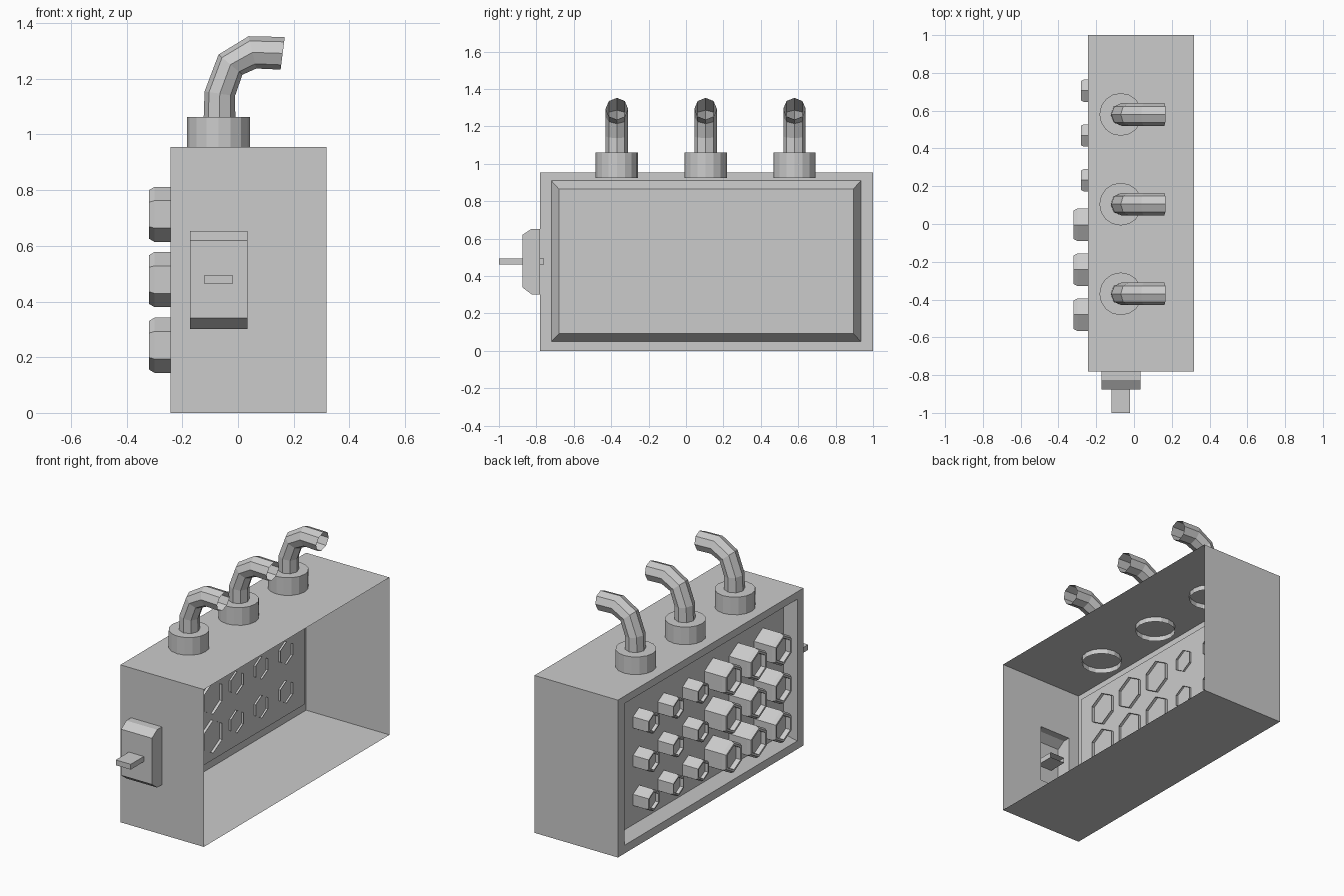
import bpy, bmesh
from math import sin, cos, pi, radians
from mathutils import Vector

if "Cube" in bpy.data.objects:
    bpy.data.objects.remove(bpy.data.objects["Cube"])


def loft(bm, rings, cap=True):
    """Skin matching vertex rings in order; optionally close the last one."""
    rows = [[bm.verts.new(p) for p in r] for r in rings]
    n = len(rows[0])
    for a, b in zip(rows, rows[1:]):
        for i in range(n):
            j = (i + 1) % n
            bm.faces.new((a[i], a[j], b[j], b[i]))
    if cap:
        bm.faces.new(rows[-1])


def finish(name, bm):
    bmesh.ops.remove_doubles(bm, verts=bm.verts, dist=1e-4)
    bmesh.ops.recalc_face_normals(bm, faces=bm.faces)
    me = bpy.data.meshes.new(name)
    bm.to_mesh(me)
    bm.free()
    ob = bpy.data.objects.new(name, me)
    bpy.context.collection.objects.link(ob)
    return ob


def make(name, rings, cap=True):
    bm = bmesh.new()
    loft(bm, rings, cap)
    return finish(name, bm)


def rect_x(x, y0, y1, z0, z1):
    return [(x, y0, z0), (x, y1, z0), (x, y1, z1), (x, y0, z1)]


def rect_y(y, x0, x1, z0, z1):
    return [(x0, y, z0), (x1, y, z0), (x1, y, z1), (x0, y, z1)]


# Housing: thin shell open on +x, with recessed panel and raised switch base
X0, X1, Y0, Y1, H = -0.243, 0.317, -0.78, 1.0, 0.955
bm = bmesh.new()
loft(bm, [rect_x(X0, Y0, Y1, 0, H),
          rect_x(X0, -0.72, 0.935, 0.05, 0.91),
          rect_x(-0.18, -0.68, 0.895, 0.092, 0.866)])
loft(bm, [rect_y(Y0, X0, X1, 0, H),
          rect_y(Y0, -0.172, 0.035, 0.302, 0.653),
          rect_y(-0.825, -0.172, 0.035, 0.302, 0.653),
          rect_y(-0.875, -0.172, 0.035, 0.34, 0.62)])
loft(bm, [rect_y(Y1, X0, X1, 0, H)])
for z in (0, H):
    loft(bm, [[(X0, Y0, z), (X1, Y0, z), (X1, Y1, z), (X0, Y1, z)]])
finish("housing", bm)

# Switch lever, open at its inner end
make("switch_lever", [rect_y(y, -0.12, -0.02, 0.463, 0.495) for y in (-0.76, -1.0)])


# Hexagonal knobs: chamfered tip with a hollow face, open at the back
def knob(name, y, z, r, back, tip):
    def ring(x, rr):
        return [(x, y + rr * sin(i * pi / 3), z + rr * cos(i * pi / 3)) for i in range(6)]
    s = r / 0.099
    make(name, [ring(back, r), ring(tip + 0.02 * s, r), ring(tip, r * 0.88),
                ring(tip, r * 0.74), ring(tip + 0.03 * s, r * 0.72)])


for row, z in enumerate((0.243, 0.479, 0.713)):
    for col in range(3):
        knob(f"large_knob_{row}_{col}", -0.48 + 0.238 * col, z, 0.099, -0.163, -0.32)
        knob(f"small_knob_{row}_{col}", 0.232 + 0.237 * col, z, 0.068, -0.168, -0.28)

# Pipes in collars; each pipe station is an (outer, inner) pair in the xz plane
STATIONS = [((-0.124, 1.04), (-0.009, 1.04)), ((-0.12, 1.155), (-0.011, 1.138)),
            ((-0.07, 1.287), (0.016, 1.215)), ((0.038, 1.353), (0.066, 1.237)),
            ((0.168, 1.35), (0.153, 1.233))]
for k, y in enumerate((-0.37, 0.105, 0.58)):
    def circle(z):
        return [(-0.07 + 0.113 * cos(i * pi / 8), y + 0.113 * sin(i * pi / 8), z)
                for i in range(16)]
    make(f"collar_{k}", [circle(0.925), circle(1.062)])
    rings = []
    for (ox, oz), (ix, iz) in STATIONS:
        c = Vector(((ox + ix) / 2, y, (oz + iz) / 2))
        h = Vector((ox, y, oz)) - c
        rings.append([c + h * cos(i * pi / 4) + Vector((0, 0.06 * sin(i * pi / 4), 0))
                      for i in range(8)])
    make(f"pipe_{k}", rings, cap=False)
